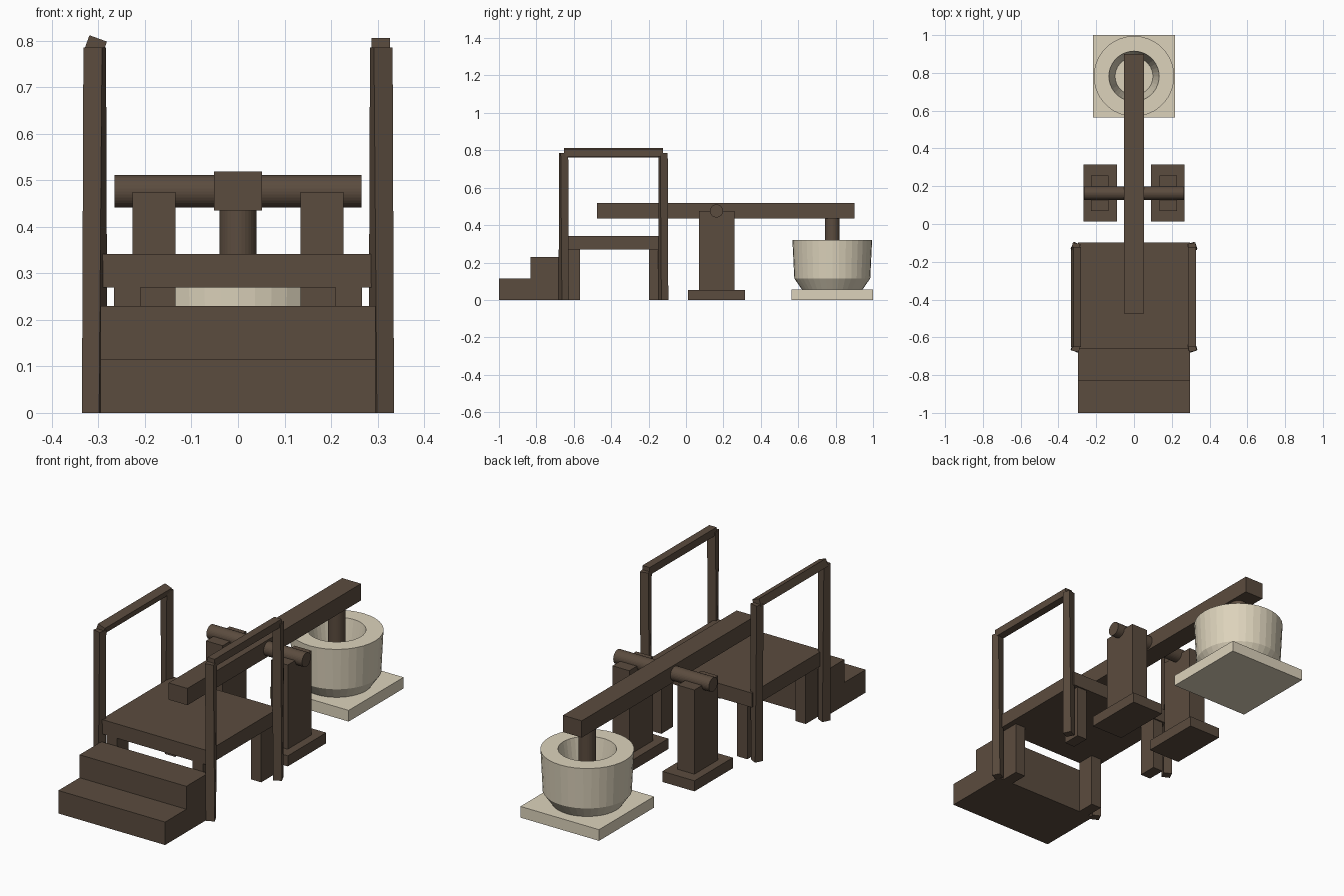
import bpy, bmesh, math
from mathutils import Matrix, Vector

if "Cube" in bpy.data.objects:
    bpy.data.objects.remove(bpy.data.objects["Cube"])


def material(name, col):
    m = bpy.data.materials.new(name)
    m.diffuse_color = (*col, 1)
    m.use_nodes = True
    m.node_tree.nodes["Principled BSDF"].inputs["Base Color"].default_value = m.diffuse_color
    return m


WOOD = material("dark wood", (0.105, 0.072, 0.049))
STONE = material("pale stone", (0.72, 0.65, 0.50))


def finish(name, bm, mat):
    bmesh.ops.recalc_face_normals(bm, faces=bm.faces[:])
    me = bpy.data.meshes.new(name)
    bm.to_mesh(me)
    bm.free()
    me.materials.append(mat)
    ob = bpy.data.objects.new(name, me)
    bpy.context.collection.objects.link(ob)
    return ob


def box(name, x, y, z, mat=WOOD, roll=0):
    """Box from (min, max) ranges, optionally rolled about its y axis."""
    bm = bmesh.new()
    size = [b - a for a, b in (x, y, z)]
    mid = Vector([(a + b) / 2 for a, b in (x, y, z)])
    bmesh.ops.create_cube(bm, size=1, matrix=Matrix.Translation(mid)
                          @ Matrix.Rotation(math.radians(roll), 4, 'Y')
                          @ Matrix.Diagonal((*size, 1)))
    return finish(name, bm, mat)


def cylinder(name, centre, r, length, axis='Z'):
    bm = bmesh.new()
    rot = Matrix.Rotation(math.pi / 2, 4, 'Y') if axis == 'X' else Matrix()
    bmesh.ops.create_cone(bm, cap_ends=True, segments=32, radius1=r, radius2=r,
                          depth=length, matrix=Matrix.Translation(centre) @ rot)
    return finish(name, bm, WOOD)


def twisted_post(name, x, y, top, half, a0, a1):
    """Square post whose section turns from angle a0 to a1 on the way up."""
    bm = bmesh.new()
    rings = []
    for z, a in ((0, a0), (top, a1)):
        rings.append([bm.verts.new((x + half * 1.414 * math.cos(math.radians(a + 45 + 90 * k)),
                                    y + half * 1.414 * math.sin(math.radians(a + 45 + 90 * k)), z))
                      for k in range(4)])
    for k in range(4):
        n = (k + 1) % 4
        bm.faces.new((rings[0][k], rings[0][n], rings[1][n], rings[1][k]))
    bm.faces.new(rings[0])
    bm.faces.new(rings[1])
    finish(name, bm, WOOD)


# Steps and platform
box("lower_step", (-0.296, 0.296), (-1.0, -0.832), (0, 0.115))
box("upper_step", (-0.296, 0.296), (-0.832, -0.66), (0, 0.23))
box("platform", (-0.296, 0.296), (-0.66, -0.098), (0.27, 0.342))

for s, side in ((-1, "left"), (1, "right")):
    # Platform legs
    for y0, end in ((-0.66, "front"), (-0.198, "back")):
        xs = sorted((s * 0.21, s * 0.267))
        box(f"{side}_{end}_leg", xs, (y0, y0 + 0.093), (0, 0.28))
    # Handrail posts and rail
    for y, end in ((-0.654, "front"), (-0.122, "back")):
        twisted_post(f"{side}_{end}_post", s * 0.308, y, 0.785, 0.0205, s * 26, s * 12)
    box(f"{side}_handrail", (s * 0.307 - 0.02, s * 0.307 + 0.02),
        (-0.652, -0.122), (0.768, 0.806), roll=20 if s < 0 else 0)
    # Pivot supports
    box(f"{side}_support_foot", sorted((s * 0.09, s * 0.268)), (0.012, 0.316), (0, 0.053))
    box(f"{side}_support", sorted((s * 0.134, s * 0.227)), (0.07, 0.258), (0.04, 0.475))

# Lever beam, axle and pestle
box("lever_beam", (-0.052, 0.052), (-0.475, 0.9), (0.435, 0.519))
cylinder("axle", (0, 0.163, 0.476), 0.035, 0.53, 'X')
cylinder("pestle", (0, 0.782, 0.28), 0.04, 0.33)

# Stone mortar: spun profile on a slab
box("mortar_slab", (-0.218, 0.218), (0.565, 1.0), (0, 0.056), STONE)
bm = bmesh.new()
profile = [(0, 0.05), (0.158, 0.05), (0.203, 0.115), (0.213, 0.32),
           (0.133, 0.32), (0.1, 0.12), (0, 0.12)]
vs = [bm.verts.new((r, 0.782, z)) for r, z in profile]
edges = [bm.edges.new(p) for p in zip(vs, vs[1:])]
bmesh.ops.spin(bm, geom=vs + edges, cent=(0, 0.782, 0), axis=(0, 0, 1),
               angle=2 * math.pi, steps=36)
bmesh.ops.remove_doubles(bm, verts=bm.verts[:], dist=0.0005)
finish("mortar_bowl", bm, STONE)
